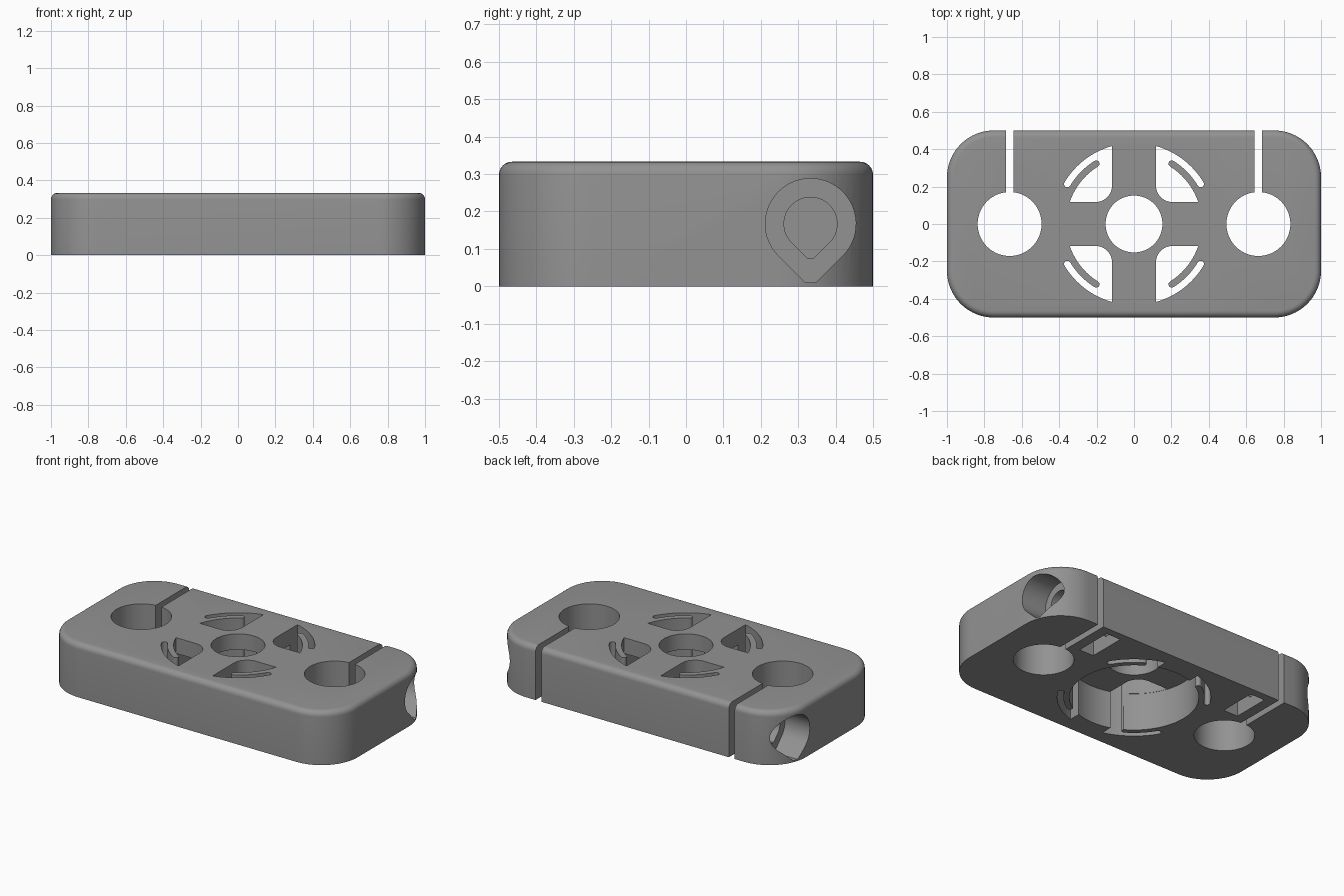
import bpy, bmesh, math

if "Cube" in bpy.data.objects:
    bpy.data.objects.remove(bpy.data.objects["Cube"])

H = 0.333          # plate height
ROD_X = 0.665      # rod bore position
SCREW_Y, SCREW_Z = 0.333, 0.167

grey = bpy.data.materials.new("mid grey")
grey.diffuse_color = (0.29, 0.29, 0.29, 1)
grey.use_nodes = True
grey.node_tree.nodes["Principled BSDF"].inputs["Base Color"].default_value = grey.diffuse_color


def arc(cx, cy, r, a0, a1, n):
    """Points on an arc, angles in degrees."""
    pts = []
    for i in range(n + 1):
        a = math.radians(a0 + (a1 - a0) * i / n)
        pts.append((cx + r * math.cos(a), cy + r * math.sin(a)))
    return pts


def polar(r, a):
    return r * math.cos(math.radians(a)), r * math.sin(math.radians(a))


def loft(name, rings):
    """Closed solid through rings of equal point count."""
    bm = bmesh.new()
    loops = [[bm.verts.new(p) for p in ring] for ring in rings]
    n = len(loops[0])
    for a, b in zip(loops, loops[1:]):
        for i in range(n):
            j = (i + 1) % n
            bm.faces.new((a[i], a[j], b[j], b[i]))
    bm.faces.new(loops[0][::-1])
    bm.faces.new(loops[-1])
    bmesh.ops.recalc_face_normals(bm, faces=bm.faces)
    mesh = bpy.data.meshes.new(name)
    bm.to_mesh(mesh)
    bm.free()
    ob = bpy.data.objects.new(name, mesh)
    bpy.context.collection.objects.link(ob)
    return ob


cutters = []


def cut_z(name, pts, z0, z1):
    cutters.append(loft(name, [[(x, y, z) for x, y in pts] for z in (z0, z1)]))


def cut_x(name, pts, x0, x1):
    cutters.append(loft(name, [[(x, y, z) for y, z in pts] for x in (x0, x1)]))


def circle(cx, cy, r, n=64):
    return arc(cx, cy, r, 0, 360, n)[:-1]


def box(x0, x1, y0, y1):
    return [(x0, y0), (x1, y0), (x1, y1), (x0, y1)]


def teardrop(r, tip):
    """Round hole with a blunt 45 degree point at the bottom."""
    pts = arc(SCREW_Y, SCREW_Z, r, -45, 225, 40)
    low = SCREW_Z - r * math.sqrt(2)
    w = tip - low
    return pts + [(SCREW_Y - w, tip), (SCREW_Y + w, tip)]


# Plate with round corners and a filleted top edge
def outline(inset, z):
    pts = []
    for cx, cy, a in ((.75, .25, 0), (-.75, .25, 90), (-.75, -.25, 180), (.75, -.25, 270)):
        pts += arc(cx, cy, .25 - inset, a, a + 90, 16)
    return [(x, y, z) for x, y in pts]


F = 0.035
rings = [outline(0, 0)]
for i in range(7):
    t = math.radians(15 * i)
    rings.append(outline(F * (1 - math.cos(t)), H - F + F * math.sin(t)))
plate = loft("clamp_plate", rings)

# Bearing pocket from below and shaft hole
cut_z("bearing_pocket", circle(0, 0, .365, 96), -.1, .235)
cut_z("shaft_hole", circle(0, 0, .152), -.15, .5)

# Four windows, each with a springy finger beside an arc slot
R0, R1, R2 = .363, .398, .433
A0, A1, E = 31, 58, .117
window = arc(E + .09, E + .09, .09, 180, 270, 10)
window += arc(0, 0, R0, math.degrees(math.asin(E / R0)), A1, 16)
window += arc(*polar((R0 + R1) / 2, A1), (R1 - R0) / 2, A1 + 180, A1, 8)[1:-1]
window += arc(0, 0, R1, A1, A0, 14)
window += arc(*polar((R1 + R2) / 2, A0), (R2 - R1) / 2, A0 + 180, A0 + 360, 8)[1:-1]
window += arc(0, 0, R2, A0, math.degrees(math.acos(E / R2)), 20)
for sx in (1, -1):
    for sy in (1, -1):
        cut_z("window", [(x * sx, y * sy) for x, y in window], -.2, .6)

# Rod bores, clamp slits, screw holes and nut traps on both sides
for s in (1, -1):
    cut_z("rod_bore", circle(s * ROD_X, 0, .171), -.12, .52)
    cut_z("clamp_slit", box(s * ROD_X - .02, s * ROD_X + .02, .1, .6), -.13, .53)
    cut_x("screw_head_hole", teardrop(.121, .01), s * .83, s * 1.2)
    cut_x("screw_hole", teardrop(.071, .075), s * .44, s * 1.1)
    cut_z("nut_trap", box(s * .53 - .05, s * .53 + .05, SCREW_Y - .118, SCREW_Y + .118), -.14, .285)

# Carve the plate
bpy.context.view_layer.objects.active = plate
for c in cutters:
    c.hide_render = True
    mod = plate.modifiers.new(c.name, 'BOOLEAN')
    mod.operation = 'DIFFERENCE'
    mod.solver = 'EXACT'
    mod.object = c
    bpy.ops.object.modifier_apply(modifier=mod.name)
for c in cutters:
    bpy.data.objects.remove(c)

plate.data.materials.clear()
plate.data.materials.append(grey)
for p in plate.data.polygons:
    p.material_index = 0
bpy.ops.object.select_all(action='DESELECT')
plate.select_set(True)
bpy.ops.object.shade_smooth_by_angle(angle=math.radians(30))
